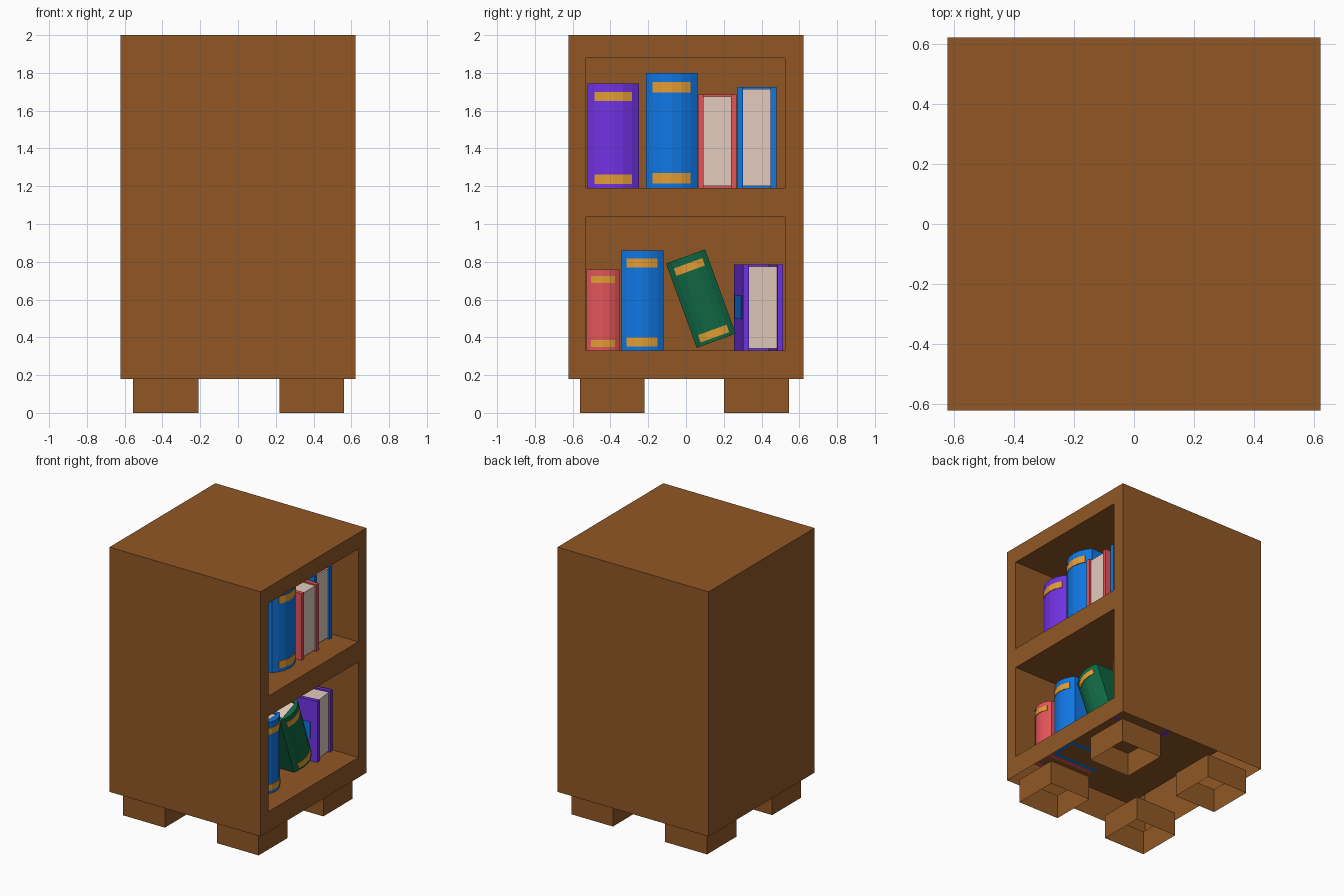
import bpy, bmesh, math
from mathutils import Matrix

if "Cube" in bpy.data.objects:
    bpy.data.objects.remove(bpy.data.objects["Cube"])


def material(name, rgb):
    m = bpy.data.materials.new(name)
    m.use_nodes = True
    m.diffuse_color = (*rgb, 1)
    m.node_tree.nodes["Principled BSDF"].inputs["Base Color"].default_value = (*rgb, 1)
    return m


WOOD = material("brown wood", (.283, .097, .019))
PURPLE = material("purple cover", (.167, .032, .77))
BLUE = material("blue cover", (.005, .184, .77))
GREEN = material("green cover", (.005, .137, .058))
RED = material("red cover", (.77, .09, .10))
PAPER = material("paper", (.77, .593, .508))
GOLD = material("gold band", (.77, .339, .034))


def finish(name, bm, mat, matrix=None, fix=True):
    if fix:
        bmesh.ops.recalc_face_normals(bm, faces=bm.faces[:])
    me = bpy.data.meshes.new(name)
    bm.to_mesh(me)
    bm.free()
    me.materials.append(mat)
    ob = bpy.data.objects.new(name, me)
    bpy.context.collection.objects.link(ob)
    if matrix:
        ob.matrix_world = matrix
    return ob


def quad(bm, *pts):
    bm.faces.new([bm.verts.new(p) for p in pts])


def tube(bm, x0, x1, y0, y1, z0, z1):
    """Four upright walls facing outwards, open above and below."""
    ring = [(x0, y0), (x1, y0), (x1, y1), (x0, y1)]
    for a, b in zip(ring, ring[1:] + ring[:1]):
        quad(bm, (*a, z0), (*b, z0), (*b, z1), (*a, z1))


def prism(name, profile, z0, z1, mat, matrix):
    """Upright prism from a plan outline."""
    bm = bmesh.new()
    face = bm.faces.new([bm.verts.new((x, y, z0)) for x, y in profile])
    top = bmesh.ops.extrude_face_region(bm, geom=[face])["geom"]
    bmesh.ops.translate(bm, vec=(0, 0, z1 - z0),
                        verts=[v for v in top if isinstance(v, bmesh.types.BMVert)])
    return finish(name, bm, mat, matrix)


# Cabinet: hollow shell, open underneath, with two shelf openings on one side
S, BASE, TOP, BACK = .622, .18, 2.0, -.40
ys = [-S, -.53, .525, S]
zs = [BASE, .33, 1.04, 1.19, 1.88, TOP]
bm = bmesh.new()
quad(bm, (-S, -S, TOP), (S, -S, TOP), (S, S, TOP), (-S, S, TOP))
quad(bm, (-S, -S, BASE), (S, -S, BASE), (S, -S, TOP), (-S, -S, TOP))
quad(bm, (S, S, BASE), (-S, S, BASE), (-S, S, TOP), (S, S, TOP))
quad(bm, (-S, S, BASE), (-S, -S, BASE), (-S, -S, TOP), (-S, S, TOP))
for i in range(3):
    for j in range(5):
        a, b, c, d = ys[i], ys[i + 1], zs[j], zs[j + 1]
        if i == 1 and j in (1, 3):
            # shelf recess: back, floor, ceiling and both sides
            quad(bm, (BACK, a, c), (BACK, b, c), (BACK, b, d), (BACK, a, d))
            quad(bm, (BACK, a, c), (S, a, c), (S, b, c), (BACK, b, c))
            quad(bm, (BACK, a, d), (BACK, b, d), (S, b, d), (S, a, d))
            quad(bm, (S, a, c), (BACK, a, c), (BACK, a, d), (S, a, d))
            quad(bm, (BACK, b, c), (S, b, c), (S, b, d), (BACK, b, d))
        else:
            quad(bm, (S, a, c), (S, b, c), (S, b, d), (S, a, d))
bmesh.ops.remove_doubles(bm, verts=bm.verts[:], dist=1e-5)
finish("cabinet", bm, WOOD, fix=False)

# Feet: open square sleeves
for sx, x0, x1 in (("right", -.555, -.21), ("left", .22, .562)):
    for sy, y0, y1 in (("front", -.56, -.22), ("back", .20, .545)):
        bm = bmesh.new()
        tube(bm, x0, x1, y0, y1, 0, BASE)
        bmesh.ops.remove_doubles(bm, verts=bm.verts[:], dist=1e-5)
        finish(f"{sy}_{sx}_foot", bm, WOOD, fix=False)

# Books
DEPTH, BOARD = .37, .03
STEPS = [-.5, -.365, -.19, 0, .19, .365, .5]


def book(name, mat, y0, y1, z, h, x, spine_out=True, tilt=0, yaw=0, plate=None):
    w = y1 - y0
    bulge = .2 * w
    place = (Matrix.Translation((x, (y0 + y1) / 2, z))
             @ Matrix.Rotation(math.radians(yaw), 4, "Z")
             @ Matrix.Rotation(math.radians(tilt), 4, "X"))

    def plan(pts):
        return pts if spine_out else [(-DEPTH - px, py) for px, py in pts]

    def box(xa, xb, ya, yb):
        return plan([(xa, ya), (xb, ya), (xb, yb), (xa, yb)])

    arc = [(bulge * (1 - 4 * s * s), s * w) for s in STEPS]
    inner = w / 2 - BOARD
    cover = ([(-DEPTH, -w / 2)] + arc + [(-DEPTH, w / 2), (-DEPTH, inner),
             (0, inner), (0, -inner), (-DEPTH, -inner)])
    prism(name + "_cover", plan(cover), 0, h, mat, place)
    prism(name + "_pages", box(-DEPTH + .012, 0, -inner, inner),
          .01, h - .01, PAPER, place)
    # gold bands wrapped round the spine
    mid = arc[1:-1]
    strip = [(px + .004, py) for px, py in mid] + [(px - .004, py) for px, py in mid[::-1]]
    for label, c in (("lower", .085), ("upper", .875)):
        prism(f"{name}_{label}_band", plan(strip), h * (c - .044), h * (c + .044), GOLD, place)
    if plate:
        prism(name + "_title_plate",
              box(-DEPTH * .85, -DEPTH * .15, -w / 2 - .004, -w / 2 + .002),
              h * .37, h * .64, plate, place)


LOW, HIGH = zs[1], zs[3]
book("upper_purple_book", PURPLE, -.522, -.248, HIGH, .555, .38)
book("upper_blue_book", BLUE, -.213, .06, HIGH, .61, .43)
book("upper_red_book", RED, .063, .268, HIGH, .495, .48, spine_out=False)
book("upper_end_book", BLUE, .273, .478, HIGH, .535, .44, spine_out=False)
book("lower_red_book", RED, -.527, -.352, LOW, .43, .45)
book("lower_blue_book", BLUE, -.344, -.12, LOW, .53, .43)
book("leaning_green_book", GREEN, .05, .27, .382, .475, .42, tilt=20)
book("lower_purple_book", PURPLE, .302, .515, LOW, .455, .43,
     spine_out=False, yaw=7.5, plate=BLUE)
